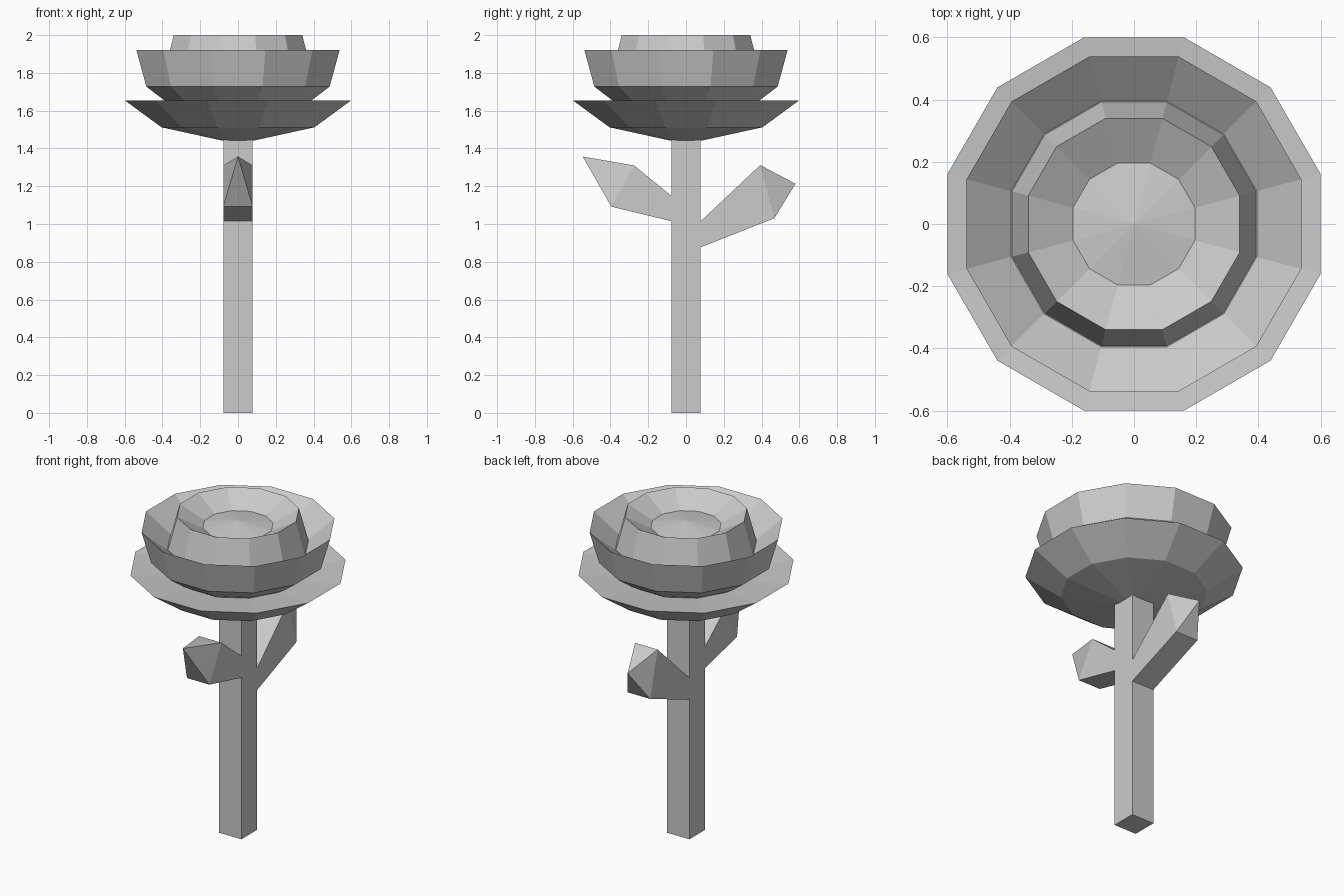
import bpy
import bmesh
from math import cos, sin, pi

cube = bpy.data.objects.get("Cube")
if cube:
    bpy.data.objects.remove(cube, do_unlink=True)

# Single stone-grey material
GREY = (0.6, 0.6, 0.6, 1)
grey = bpy.data.materials.new("plain grey")
grey.use_nodes = True
grey.diffuse_color = GREY
grey.node_tree.nodes["Principled BSDF"].inputs["Base Color"].default_value = GREY

SIDES = 12
HALF = 0.078  # half the thickness of stem and leaves


def finish(name, bm):
    bmesh.ops.recalc_face_normals(bm, faces=bm.faces[:])
    mesh = bpy.data.meshes.new(name)
    bm.to_mesh(mesh)
    bm.free()
    mesh.materials.append(grey)
    obj = bpy.data.objects.new(name, mesh)
    bpy.context.collection.objects.link(obj)
    return obj


def lathe(name, bottom, rings, top):
    """Closed faceted body: rings are (half width, height), ends are points."""
    bm = bmesh.new()
    loops = []
    for width, z in rings:
        r = width / cos(pi / SIDES)
        angles = [2 * pi * (i + 0.5) / SIDES for i in range(SIDES)]
        loops.append([bm.verts.new((r * cos(a), r * sin(a), z)) for a in angles])
    low, high = bm.verts.new((0, 0, bottom)), bm.verts.new((0, 0, top))
    for i in range(SIDES):
        j = (i + 1) % SIDES
        bm.faces.new((low, loops[0][j], loops[0][i]))
        for a, b in zip(loops, loops[1:]):
            bm.faces.new((a[i], a[j], b[j], b[i]))
        bm.faces.new((loops[-1][i], loops[-1][j], high))
    finish(name, bm)


def leaf(name, root_low, root_high, end_low, end_high, tip):
    """Square stalk widening outwards, closed by a pointed tip; points are (y, z)."""
    bm = bmesh.new()
    left, right = [[bm.verts.new((x, y, z)) for y, z in
                    (root_low, end_low, end_high, root_high)] for x in (-HALF, HALF)]
    point = bm.verts.new((0, *tip))
    bm.faces.new(left)
    bm.faces.new(right[::-1])
    for i in (0, 2, 3):
        j = (i + 1) % 4
        bm.faces.new((left[i], left[j], right[j], right[i]))
    for a, b in ((left[1], left[2]), (left[2], right[2]),
                 (right[2], right[1]), (right[1], left[1])):
        bm.faces.new((a, b, point))
    finish(name, bm)


# Square stem
bm = bmesh.new()
bmesh.ops.create_cube(bm, size=1)
bmesh.ops.scale(bm, vec=(2 * HALF, 2 * HALF, 1.45), verts=bm.verts)
bmesh.ops.translate(bm, vec=(0, 0, 0.725), verts=bm.verts)
finish("stem", bm)

# Two leaves, front and back
leaf("front_leaf", (-HALF, 1.015), (-HALF, 1.15), (-0.395, 1.092), (-0.275, 1.31), (-0.547, 1.357))
leaf("back_leaf", (HALF, 0.877), (HALF, 1.015), (0.467, 1.03), (0.393, 1.312), (0.58, 1.213))

# Three nested whorls of petals
lathe("outer_petals", 1.433, [(0.09, 1.443), (0.405, 1.512), (0.6, 1.655), (0.3, 1.62)], 1.62)
lathe("middle_petals", 1.6, [(0.3, 1.6), (0.39, 1.655), (0.485, 1.727), (0.538, 1.92),
                             (0.395, 1.8)], 1.78)
lathe("inner_petals", 1.75, [(0.405, 1.75), (0.34, 2.0), (0.196, 1.92)], 1.95)
